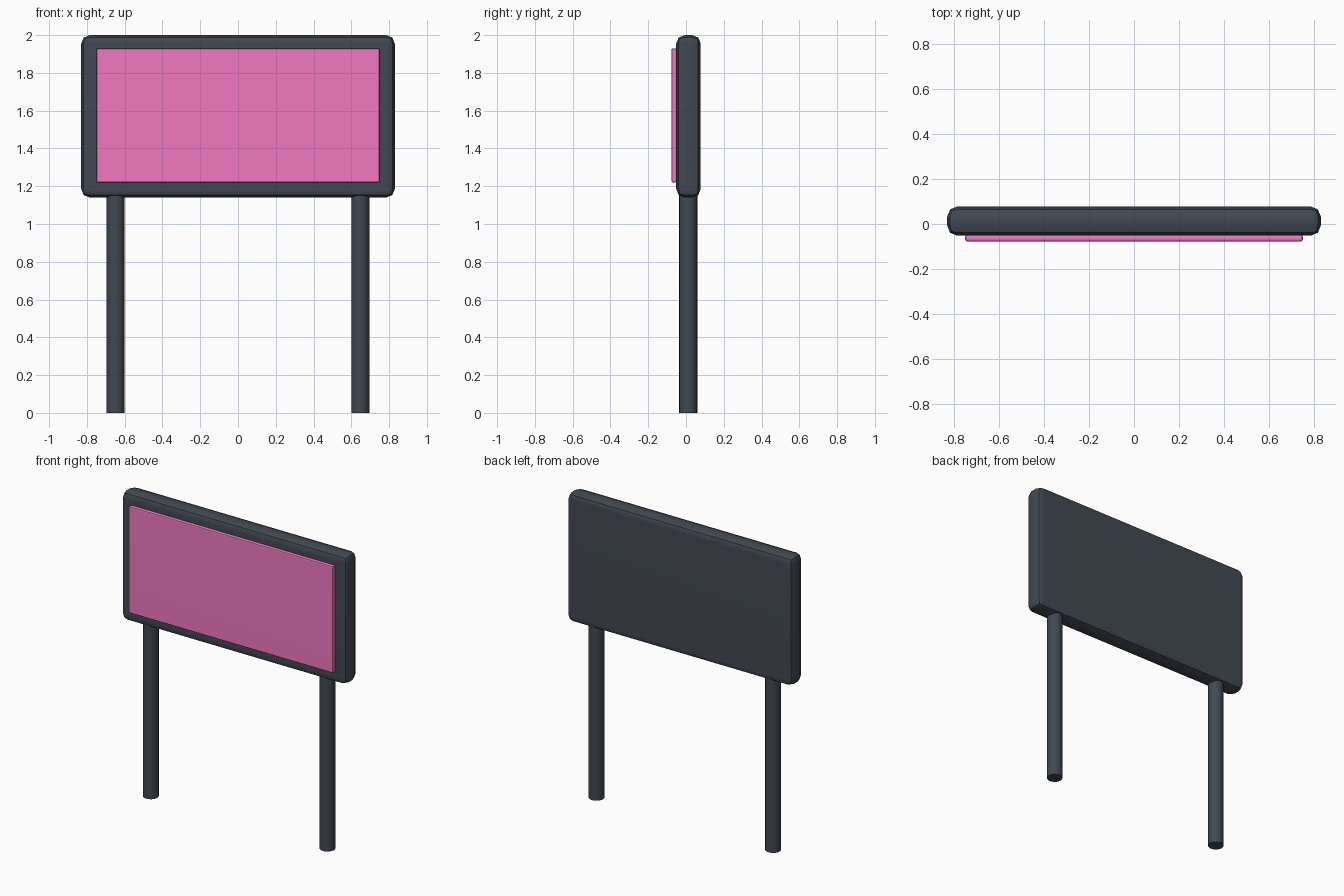
import bpy

if "Cube" in bpy.data.objects:
    bpy.data.objects.remove(bpy.data.objects["Cube"])


def material(name, color):
    mat = bpy.data.materials.new(name)
    mat.diffuse_color = color
    mat.use_nodes = True
    mat.node_tree.nodes["Principled BSDF"].inputs["Base Color"].default_value = mat.diffuse_color
    return mat


def rounded_box(name, lo, hi, bevel, mat):
    centre = [(a + b) / 2 for a, b in zip(lo, hi)]
    bpy.ops.mesh.primitive_cube_add(size=1, location=centre)
    obj = bpy.context.object
    obj.name = name
    obj.scale = [b - a for a, b in zip(lo, hi)]
    bpy.ops.object.transform_apply(location=False, rotation=False, scale=True)
    obj.data.materials.append(mat)
    mod = obj.modifiers.new("bevel", 'BEVEL')
    mod.width = bevel
    mod.segments = 2
    bpy.ops.object.modifier_apply(modifier=mod.name)
    bpy.ops.object.shade_smooth_by_angle()
    # Keep the large faces flat in shading
    weighted = obj.modifiers.new("weighted_normals", 'WEIGHTED_NORMAL')
    weighted.keep_sharp = True


dark = material("dark_metal", (0.055, 0.065, 0.085, 1))
pink = material("pink_face", (0.87, 0.19, 0.53, 1))

# Board housing and the raised display face on its front
rounded_box("board_frame", (-0.83, -0.052, 1.14), (0.83, 0.078, 2.0), 0.045, dark)
rounded_box("display_panel", (-0.75, -0.078, 1.22), (0.75, -0.048, 1.93), 0.01, pink)

# Two round support posts, running slightly into the housing
for side, x in (("left", -0.648), ("right", 0.648)):
    bpy.ops.mesh.primitive_cylinder_add(vertices=20, radius=0.048, depth=1.17,
                                        location=(x, 0.012, 0.585))
    post = bpy.context.object
    post.name = side + "_post"
    post.data.materials.append(dark)
    bpy.ops.object.shade_smooth_by_angle()
